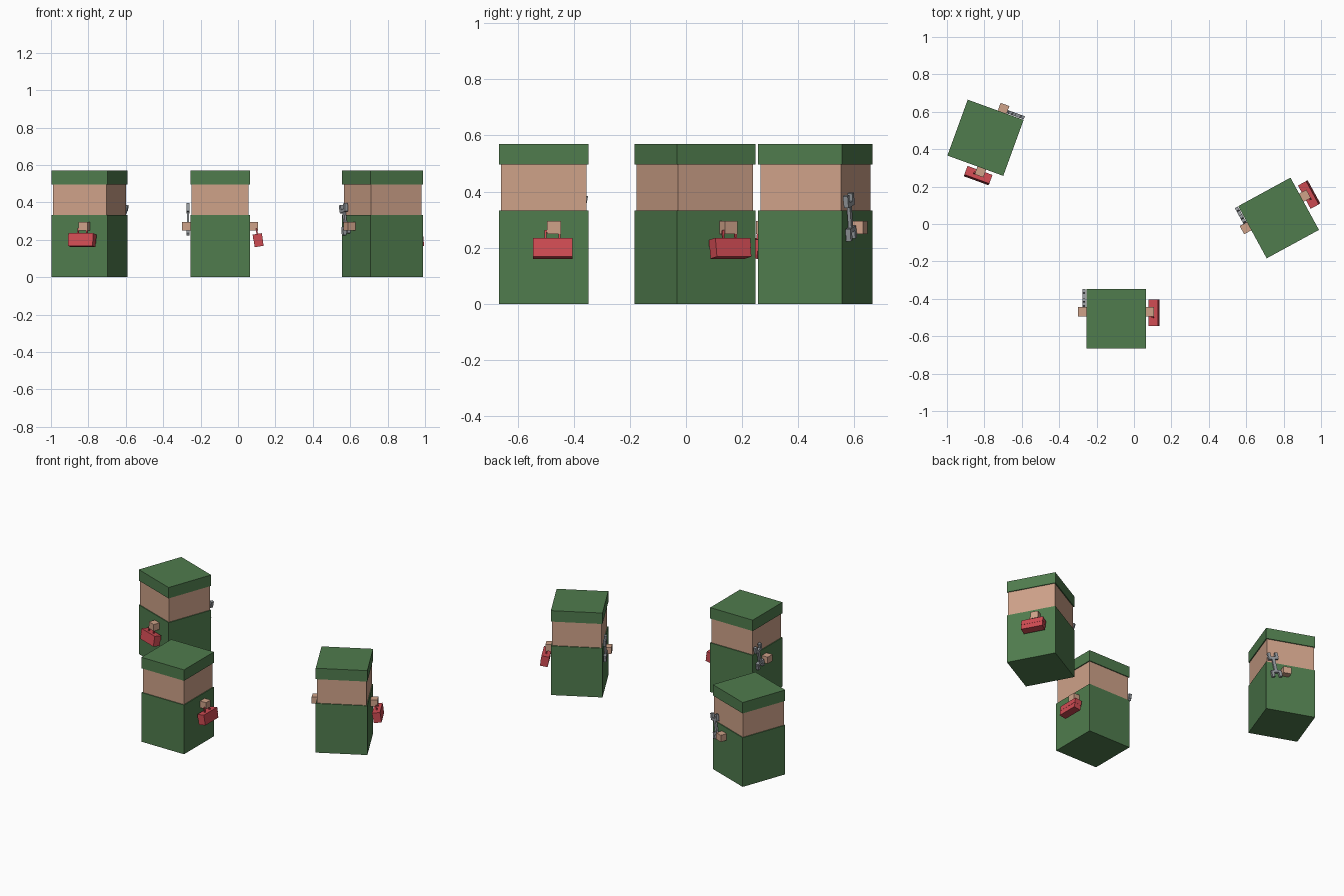
import bpy, bmesh
from math import radians
from mathutils import Matrix

if "Cube" in bpy.data.objects:
    bpy.data.objects.remove(bpy.data.objects["Cube"])


def material(name, rgb):
    m = bpy.data.materials.new(name)
    m.diffuse_color = (*rgb, 1)
    m.use_nodes = True
    m.node_tree.nodes["Principled BSDF"].inputs["Base Color"].default_value = m.diffuse_color
    return m


GREEN = material("green", (0.08, 0.2, 0.075))
SKIN = material("skin", (0.62, 0.36, 0.25))
RED = material("red", (0.62, 0.07, 0.085))
STEEL = material("steel", (0.3, 0.32, 0.34))


def boxes(name, parts, mat, frame):
    """One object from (centre, size) boxes, placed by a frame matrix."""
    bm = bmesh.new()
    for centre, size in parts:
        bmesh.ops.create_cube(bm, size=1, matrix=Matrix.Translation(centre) @ Matrix.Diagonal((*size, 1)))
    mesh = bpy.data.meshes.new(name)
    bm.to_mesh(mesh)
    bm.free()
    mesh.materials.append(mat)
    ob = bpy.data.objects.new(name, mesh)
    ob.matrix_world = frame
    bpy.context.collection.objects.link(ob)


def worker(x, y, angle):
    base = Matrix.Translation((x, y, 0)) @ Matrix.Rotation(radians(angle), 4, 'Z')

    # body, face band and cap
    boxes("body", [((0, 0, 0.166), (0.318, 0.318, 0.332))], GREEN, base)
    boxes("face", [((0, 0, 0.414), (0.306, 0.306, 0.164))], SKIN, base)
    boxes("cap", [((0, 0, 0.533), (0.318, 0.318, 0.074))], GREEN, base)

    # hands
    for side, name in ((1, "toolbox_hand"), (-1, "wrench_hand")):
        boxes(name, [((side * 0.18, 0.037, 0.272), (0.046, 0.05, 0.045))], SKIN, base)

    # toolbox, leaning inward at the top
    tb = base @ Matrix.Translation((0.204, 0.032, 0.198)) @ Matrix.Rotation(radians(-9), 4, 'Y')
    boxes("toolbox_base", [((0, 0, -0.017), (0.048, 0.14, 0.034))], RED, tb)
    boxes("toolbox_lid", [((0, 0, 0.017), (0.05, 0.142, 0.034))], RED, tb)
    boxes("toolbox_handle",
          [((0, s * 0.025, 0.046), (0.008, 0.007, 0.026)) for s in (-1, 1)]
          + [((0, 0, 0.061), (0.008, 0.057, 0.007))], RED, tb)

    # double-ended wrench held upright
    wr = base @ Matrix.Translation((-0.171, 0.109, 0.31)) @ Matrix.Rotation(radians(-12), 4, 'X')
    parts = [((0, 0, 0), (0.012, 0.02, 0.1))]
    for end in (-1, 1):
        parts.append(((0, 0, end * 0.046), (0.018, 0.062, 0.016)))
        parts += [((0, s * 0.024, end * 0.067), (0.018, 0.018, 0.03)) for s in (-1, 1)]
    boxes("wrench", parts, STEEL, wr)


worker(-0.096, -0.507, 0)
worker(-0.794, 0.461, -110)
worker(0.773, 0.032, 28.6)
